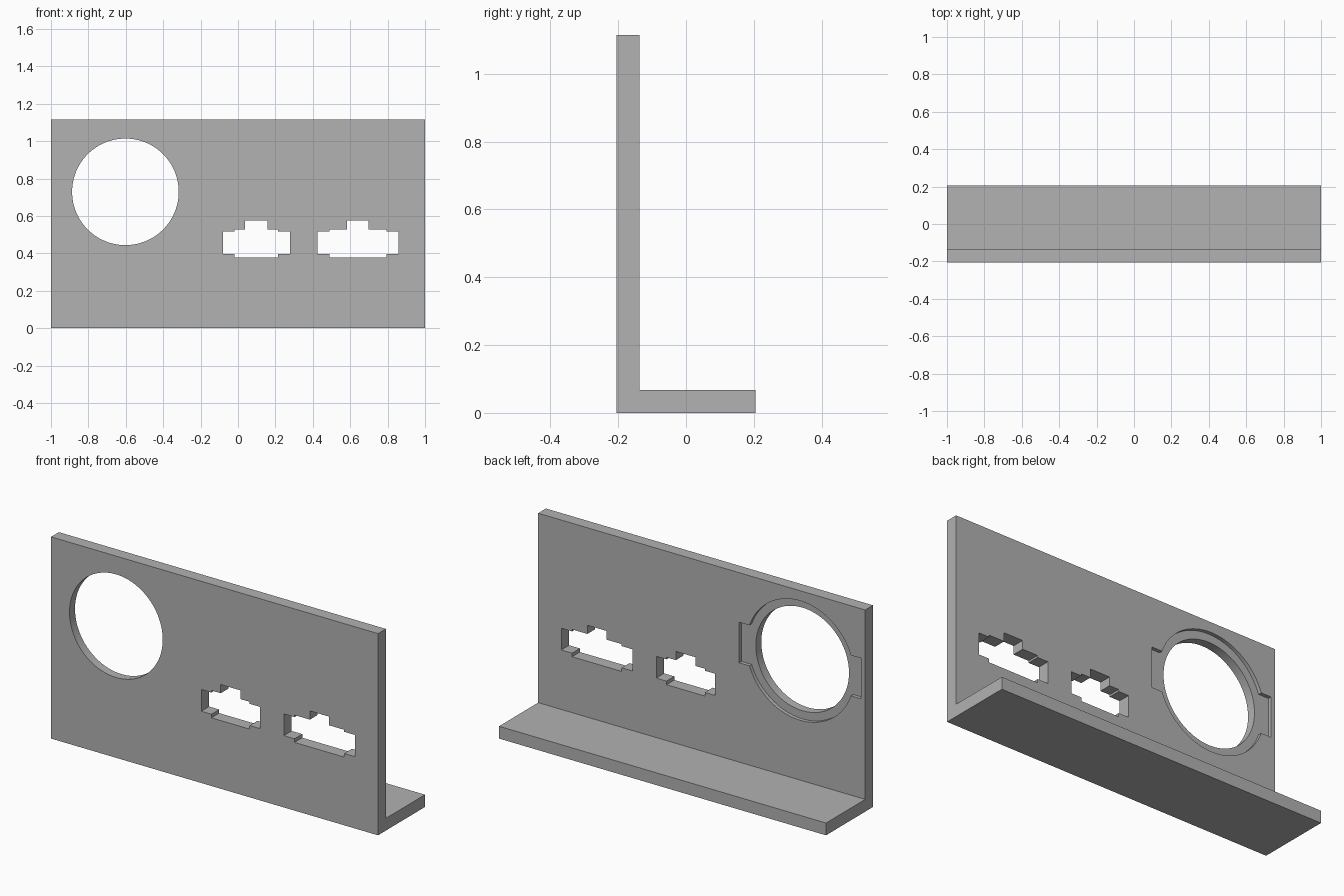
import bpy, bmesh, math
from mathutils import Matrix

cube = bpy.data.objects.get("Cube")
if cube:
    bpy.data.objects.remove(cube, do_unlink=True)

DEPTH, HEIGHT, THICK = 0.41, 1.115, 0.068
FRONT = -DEPTH / 2
BACK = FRONT + THICK

grey = bpy.data.materials.new("plain grey")
grey.use_nodes = True
grey.diffuse_color = (0.445, 0.445, 0.445, 1)
grey.node_tree.nodes["Principled BSDF"].inputs["Base Color"].default_value = grey.diffuse_color


def extrude(name, points, direction):
    """Close a flat outline and extrude it into a solid."""
    bm = bmesh.new()
    face = bm.faces.new([bm.verts.new(p) for p in points])
    out = bmesh.ops.extrude_face_region(bm, geom=[face])
    moved = [v for v in out["geom"] if isinstance(v, bmesh.types.BMVert)]
    bmesh.ops.translate(bm, verts=moved, vec=direction)
    bmesh.ops.recalc_face_normals(bm, faces=bm.faces)
    mesh = bpy.data.meshes.new(name)
    bm.to_mesh(mesh)
    bm.free()
    mesh.materials.append(grey)
    obj = bpy.data.objects.new(name, mesh)
    bpy.context.collection.objects.link(obj)
    return obj


def cut(outline, y0, y1):
    """Cut an (x, z) outline out of the bracket between two depths."""
    cutter = extrude("cutter", [(x, y0, z) for x, z in outline], (0, y1 - y0, 0))
    cutter.hide_render = True
    mod = bracket.modifiers.new("cut", 'BOOLEAN')
    mod.operation, mod.solver, mod.object = 'DIFFERENCE', 'EXACT', cutter
    bpy.context.view_layer.objects.active = bracket
    bpy.ops.object.modifier_apply(modifier=mod.name)
    bpy.data.objects.remove(cutter, do_unlink=True)


def circle(x, z, r, n=96):
    return [(x + r * math.cos(2 * math.pi * i / n), z + r * math.sin(2 * math.pi * i / n))
            for i in range(n)]


# L-shaped bracket: upright panel and foot
profile = [(FRONT, 0), (-FRONT, 0), (-FRONT, THICK), (BACK, THICK), (BACK, HEIGHT), (FRONT, HEIGHT)]
bracket = extrude("panel_bracket", [(-1, y, z) for y, z in profile], (2, 0, 0))

# Round opening with a shallow rear recess and two side lugs
cx, cz = -0.602, 0.729
LUG_W, LUG_H, RECESS = 0.373, 0.112, 0.02
ring_r = 0.33
a = math.asin(LUG_H / ring_r)
recess = []
for start, side in ((a, 1), (math.pi + a, -1)):
    sweep = math.pi - 2 * a
    recess.append((cx + side * LUG_W, cz + side * LUG_H))
    recess += [(cx + ring_r * math.cos(start + sweep * i / 40),
                cz + ring_r * math.sin(start + sweep * i / 40)) for i in range(41)]
    recess.append((cx - side * LUG_W, cz + side * LUG_H))
cut(recess, BACK - RECESS, BACK + 0.05)
cut(circle(cx, cz, 0.285), FRONT - 0.05, BACK + 0.05)

# Two stepped connector openings: centre, half widths of body, step and key
for x, body, step, key in ((0.098, 0.179, 0.117, 0.06), (0.641, 0.217, 0.152, 0.058)):
    half = [(step, 0.377), (step, 0.397), (body, 0.397), (body, 0.517),
            (step, 0.517), (step, 0.528), (key, 0.528), (key, 0.576)]
    outline = [(x + w, z) for w, z in half] + [(x - w, z) for w, z in reversed(half)]
    cut(outline, FRONT - 0.05, BACK + 0.05)

bpy.ops.object.select_all(action='DESELECT')
bracket.select_set(True)
bpy.context.view_layer.objects.active = bracket
bpy.ops.object.shade_smooth_by_angle(angle=math.radians(30))
